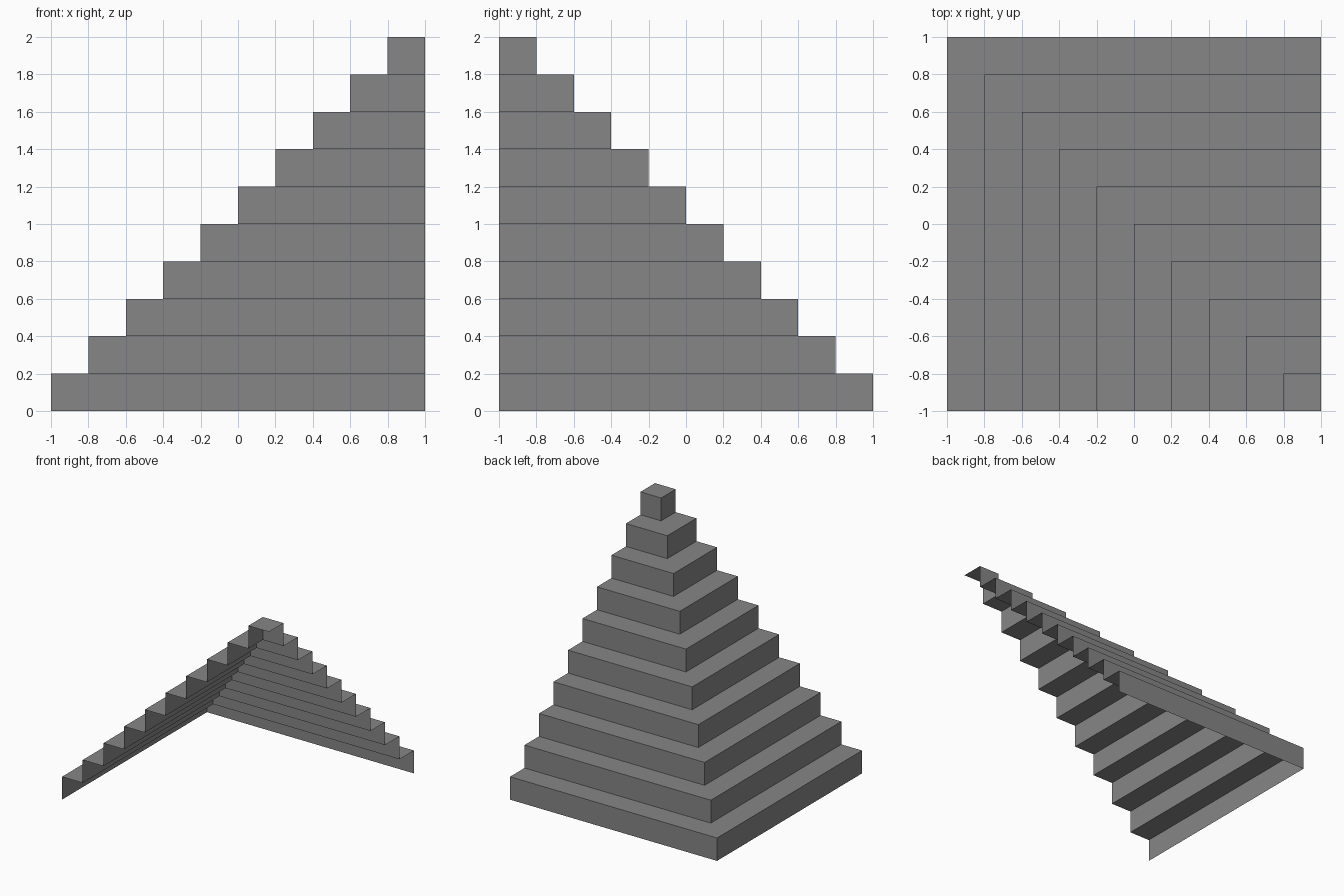
import bpy, bmesh

if "Cube" in bpy.data.objects:
    bpy.data.objects.remove(bpy.data.objects["Cube"])

STEPS = 10
S = 2.0 / STEPS

# One flat grey for the whole model
grey = bpy.data.materials.new("stone_grey")
grey.diffuse_color = (0.24, 0.24, 0.24, 1.0)
grey.use_nodes = True
grey.node_tree.nodes["Principled BSDF"].inputs["Base Color"].default_value = grey.diffuse_color

bm = bmesh.new()


def corner_path(i, z):
    """L-shaped outline of level i: front-left end, back-left corner, back-right end."""
    x, y = -1 + i * S, 1 - i * S
    return [bm.verts.new(p) for p in ((x, -1, z), (x, y, z), (1, y, z))]


# Thin open shell: each step is an L-shaped riser and an L-shaped tread
for i in range(STEPS):
    low = corner_path(i, i * S)
    high = corner_path(i, (i + 1) * S)
    for a in range(2):
        bm.faces.new((low[a + 1], low[a], high[a], high[a + 1]))
    inner = corner_path(i + 1, (i + 1) * S)
    if i < STEPS - 1:
        bm.faces.new(inner + high[::-1])
    else:
        # The top tread is a plain square
        bm.faces.new([inner[0]] + high[::-1])

bmesh.ops.remove_doubles(bm, verts=bm.verts, dist=1e-4)
for f in bm.faces:
    c = f.calc_center_median()
    f.normal_update()
    # Outside is up, to the left and to the back
    if f.normal.z - f.normal.x + f.normal.y < 0:
        f.normal_flip()

mesh = bpy.data.meshes.new("corner_staircase")
bm.to_mesh(mesh)
bm.free()
mesh.materials.append(grey)
obj = bpy.data.objects.new("corner_staircase", mesh)
bpy.context.collection.objects.link(obj)
